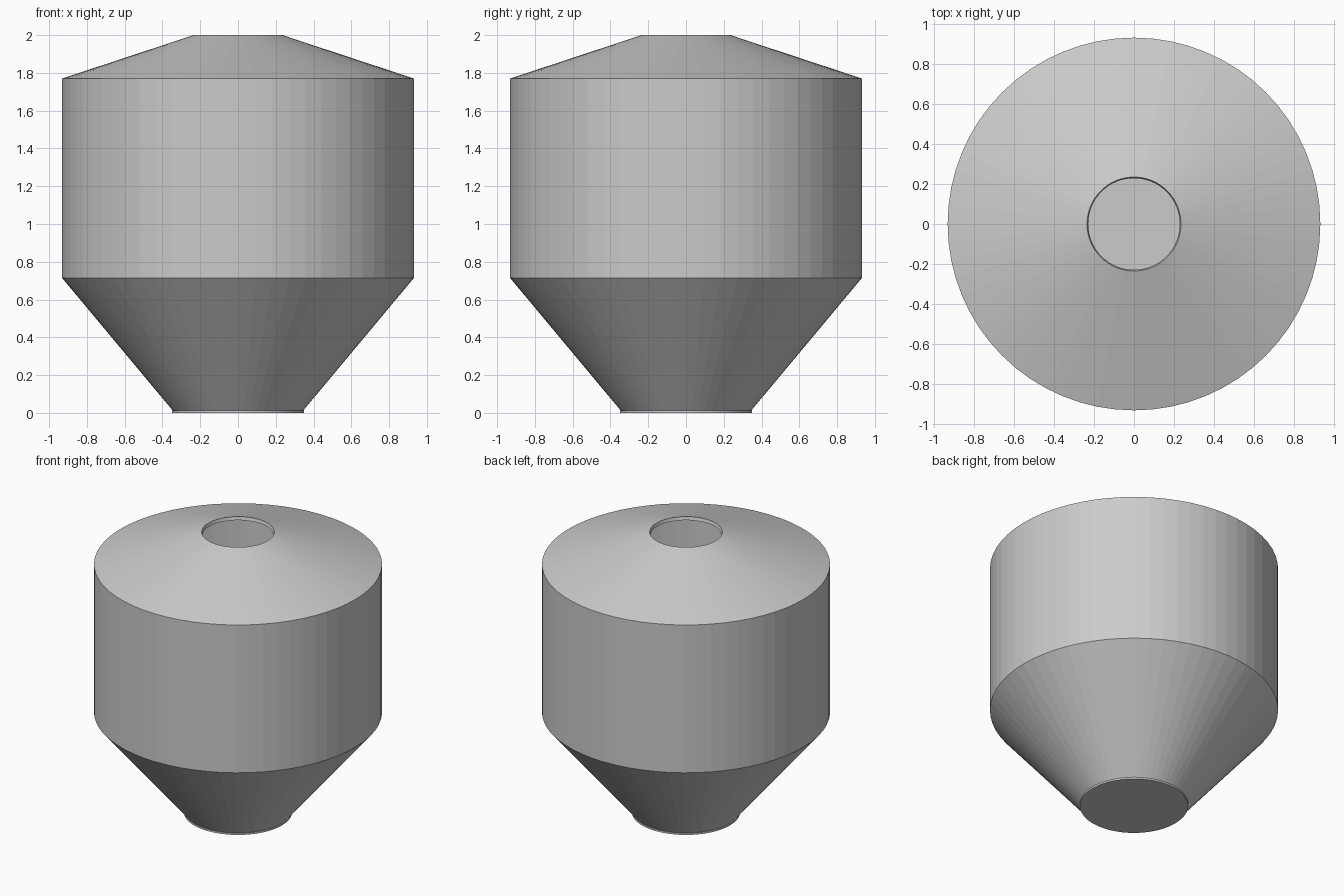
import bpy
import bmesh
from math import cos, sin, tau

if "Cube" in bpy.data.objects:
    bpy.data.objects.remove(bpy.data.objects["Cube"], do_unlink=True)

SIDES = 64

grey = bpy.data.materials.new("plain grey")
grey.use_nodes = True
colour = (0.6, 0.6, 0.6, 1)
grey.diffuse_color = colour
grey.node_tree.nodes["Principled BSDF"].inputs["Base Color"].default_value = colour


def lathe(name, profile, closed=False, caps=False):
    """Spin (radius, height) points around z into a faceted solid."""
    bm = bmesh.new()
    rings = [[bm.verts.new((r * cos(tau * i / SIDES), r * sin(tau * i / SIDES), z))
              for i in range(SIDES)] for r, z in profile]
    pairs = list(zip(rings, rings[1:]))
    if closed:
        pairs.append((rings[-1], rings[0]))
    for a, b in pairs:
        for i in range(SIDES):
            j = (i + 1) % SIDES
            bm.faces.new((a[i], a[j], b[j], b[i]))
    if caps:
        bm.faces.new(rings[0])
        bm.faces.new(rings[-1])
    bmesh.ops.recalc_face_normals(bm, faces=bm.faces)
    mesh = bpy.data.meshes.new(name)
    bm.to_mesh(mesh)
    bm.free()
    mesh.materials.append(grey)
    obj = bpy.data.objects.new(name, mesh)
    bpy.context.collection.objects.link(obj)
    return obj


# Hollow tank: outer wall upwards, then inner wall back down
outer = [(0.345, 0.012), (0.932, 0.715), (0.932, 1.77), (0.235, 2.0)]
inner = [(0.229, 1.977), (0.91, 1.753), (0.91, 0.724), (0.33, 0.03)]
lathe("tank_shell", outer + inner, closed=True)

# Closed outlet plate under the hopper
lathe("outlet_plate", [(0.35, 0), (0.35, 0.012)], caps=True)
